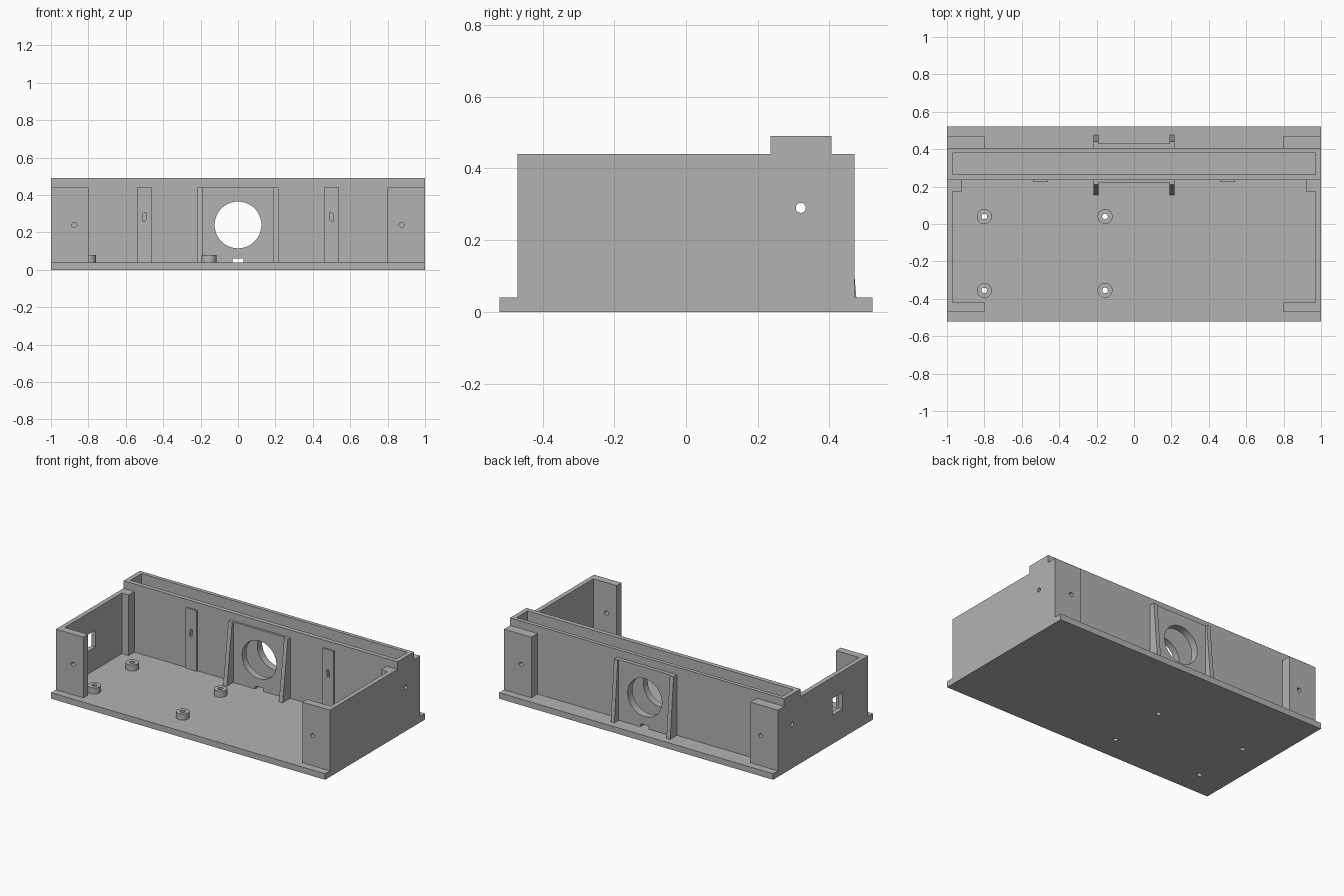
import bpy, bmesh, math
from mathutils import Vector, Matrix

if "Cube" in bpy.data.objects:
    bpy.data.objects.remove(bpy.data.objects["Cube"])

grey = bpy.data.materials.new("plain grey")
grey.diffuse_color = (0.45, 0.45, 0.45, 1)
grey.use_nodes = True
grey.node_tree.nodes["Principled BSDF"].inputs["Base Color"].default_value = grey.diffuse_color


def finish(name, bm):
    bmesh.ops.recalc_face_normals(bm, faces=bm.faces)
    me = bpy.data.meshes.new(name)
    bm.to_mesh(me)
    bm.free()
    me.materials.append(grey)
    ob = bpy.data.objects.new(name, me)
    bpy.context.collection.objects.link(ob)
    return ob


def box(name, x0, x1, y0, y1, z0, z1):
    bm = bmesh.new()
    bmesh.ops.create_cube(bm, size=1)
    lo, hi = Vector((min(x0, x1), y0, z0)), Vector((max(x0, x1), y1, z1))
    for v in bm.verts:
        v.co = Vector([(lo[i] + hi[i]) / 2 + v.co[i] * (hi[i] - lo[i]) for i in range(3)])
    return finish(name, bm)


def cyl(name, centre, radius, length, axis="Z", sides=24):
    bm = bmesh.new()
    bmesh.ops.create_cone(bm, cap_ends=True, segments=sides, radius1=radius,
                          radius2=radius, depth=length)
    if axis != "Z":
        turn = Matrix.Rotation(math.pi / 2, 4, "Y" if axis == "X" else "X")
        bmesh.ops.transform(bm, matrix=turn, verts=bm.verts)
    bmesh.ops.translate(bm, vec=centre, verts=bm.verts)
    return finish(name, bm)


def prism(name, pts, axis, a, b):
    """Extrude a closed profile along x (pts are y,z) or y (pts are x,z)."""
    put = (lambda p, t: (t, p[0], p[1])) if axis == "X" else (lambda p, t: (p[0], t, p[1]))
    bm = bmesh.new()
    face = bm.faces.new([bm.verts.new(put(p, a)) for p in pts])
    geo = bmesh.ops.extrude_face_region(bm, geom=[face])["geom"]
    d = Vector(put((0, 0), b - a))
    bmesh.ops.translate(bm, vec=d, verts=[g for g in geo if isinstance(g, bmesh.types.BMVert)])
    return finish(name, bm)


def cut(ob, *cutters):
    for c in cutters:
        m = ob.modifiers.new("cut", "BOOLEAN")
        m.operation, m.solver, m.object = "DIFFERENCE", "EXACT", c
        bpy.context.view_layer.update()
        dg = bpy.context.evaluated_depsgraph_get()
        me = bpy.data.meshes.new_from_object(ob.evaluated_get(dg))
        ob.modifiers.clear()
        ob.data = me
        bpy.data.objects.remove(c)


FLOOR, RIM, TOP = 0.04, 0.44, 0.49

# Base plate and standoffs, drilled through
base = box("base_plate", -1, 1, -0.52, 0.52, 0, FLOOR)
for x in (-0.8, -0.155):
    for y in (-0.355, 0.04):
        cut(base, cyl("drill", (x, y, 0), 0.015, 0.4))
        post = cyl("standoff", (x, y, 0.06), 0.04, 0.04, sides=32)
        cut(post, cyl("drill", (x, y, 0), 0.015, 0.4))

# Double rear wall with an open channel between
front = box("inner_rear_wall", -0.97, 0.97, 0.235, 0.265, FLOOR, TOP)
back = box("outer_rear_wall", -0.97, 0.97, 0.38, 0.405, FLOOR, TOP)
# Raised plates around the round opening
plate_in = box("inner_hole_plate", -0.19, 0.19, 0.222, 0.235, FLOOR, RIM)
plate_out = box("outer_hole_plate", -0.19, 0.19, 0.405, 0.43, FLOOR, RIM)
for ob in (front, back, plate_in, plate_out):
    cut(ob, cyl("bore", (0, 0.32, 0.24), 0.125, 0.8, "Y", 64),
        box("cable_notch", -0.03, 0.03, 0, 0.6, 0.03, 0.06))

for s in (-1, 1):
    # Side wall with the stepped top
    side = prism("side_wall", [(-0.47, FLOOR), (0.47, FLOOR), (0.47, RIM), (0.405, RIM),
                               (0.405, TOP), (0.235, TOP), (0.235, RIM), (-0.47, RIM)],
                 "X", s * 0.97, s)
    cut(side, cyl("drill", (s, 0.32, 0.29), 0.014, 0.4, "X"))
    if s < 0:
        cut(side, box("window", -1.1, -0.9, -0.205, -0.1, 0.19, 0.3))

    # Corner flanges and inner corner post
    ff = box("front_flange", s * 0.8, s * 0.97, -0.47, -0.42, FLOOR, RIM)
    bf = box("rear_flange", s * 0.8, s * 0.97, 0.405, 0.47, FLOOR, RIM)
    cut(ff, cyl("drill", (s * 0.875, -0.445, 0.24), 0.014, 0.2, "Y"))
    for ob in (bf, back):
        cut(ob, cyl("drill", (s * 0.875, 0.43, 0.24), 0.014, 0.2, "Y"))
    box("corner_post", s * 0.92, s * 0.97, 0.175, 0.235, FLOOR, RIM)

    # Thin strip with a slanted slot
    strip = box("slot_strip", s * 0.46, s * 0.54, 0.225, 0.235, FLOOR, RIM)
    for ob in (strip, front):
        slot = [(s * 0.5 - 0.012, 0.26), (s * 0.5 + 0.006, 0.26),
                (s * 0.5 + 0.012, 0.305), (s * 0.5 - 0.006, 0.305)]
        if s > 0:
            slot = [(2 * 0.5 - x, z) for x, z in slot]
        cut(ob, prism("slot", slot, "Y", 0.2, 0.3))

    # Tapered ribs either side of the opening
    prism("inner_rib", [(0.155, FLOOR), (0.235, FLOOR), (0.235, RIM), (0.21, RIM)],
          "X", s * 0.19, s * 0.217)
    prism("outer_rib", [(0.405, FLOOR), (0.475, FLOOR), (0.44, RIM), (0.405, RIM)],
          "X", s * 0.19, s * 0.217)

# Smooth the round bores while keeping crisp edges
bpy.ops.object.select_all(action="SELECT")
bpy.context.view_layer.objects.active = base
bpy.ops.object.shade_smooth_by_angle(angle=math.radians(30))
